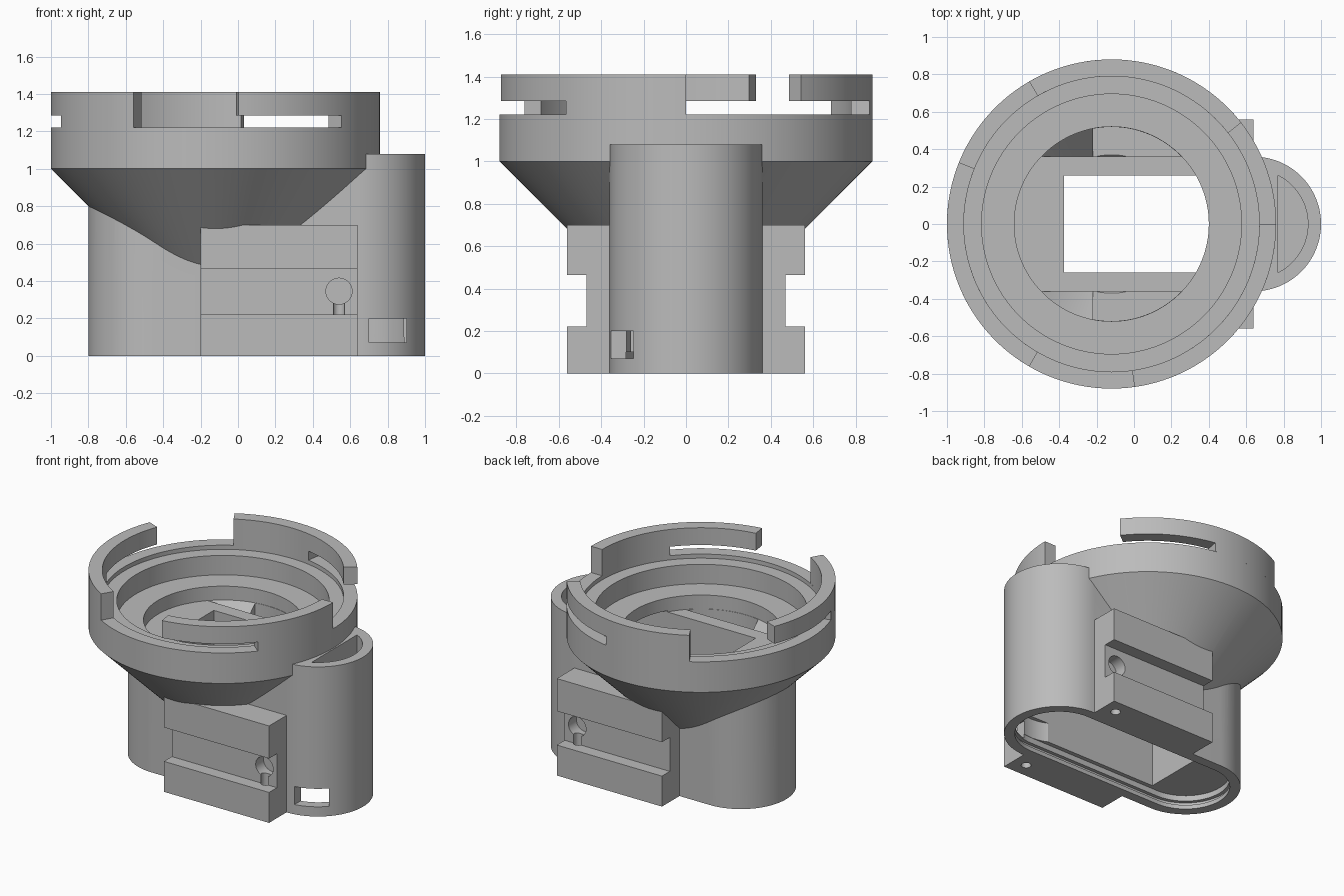
import bpy, bmesh, math
from mathutils import Vector

cube = bpy.data.objects.get("Cube")
if cube:
    bpy.data.objects.remove(cube, do_unlink=True)

CX = -0.12            # axis of the round cup
END_L, END_R = -0.44, 0.64   # centres of the rounded body ends

grey = bpy.data.materials.new("plain grey")
grey.use_nodes = True
grey.diffuse_color = (0.5, 0.5, 0.5, 1)
grey.node_tree.nodes["Principled BSDF"].inputs["Base Color"].default_value = (0.5, 0.5, 0.5, 1)


def finish(name, bm):
    bmesh.ops.recalc_face_normals(bm, faces=bm.faces)
    mesh = bpy.data.meshes.new(name)
    bm.to_mesh(mesh)
    bm.free()
    mesh.materials.append(grey)
    obj = bpy.data.objects.new(name, mesh)
    bpy.context.collection.objects.link(obj)
    return obj


def prism(name, pts, lo, hi, axis="z"):
    """Extrude a 2D outline along an axis."""
    place = {"x": lambda a, b, t: (t, a, b),
             "y": lambda a, b, t: (a, t, b),
             "z": lambda a, b, t: (a, b, t)}[axis]
    bm = bmesh.new()
    face = bm.faces.new([bm.verts.new(place(a, b, lo)) for a, b in pts])
    new = bmesh.ops.extrude_face_region(bm, geom=[face])["geom"]
    move = Vector(place(0, 0, hi - lo))
    bmesh.ops.translate(bm, vec=move, verts=[v for v in new if isinstance(v, bmesh.types.BMVert)])
    return finish(name, bm)


def box(name, x0, x1, y0, y1, z0, z1):
    return prism(name, [(x0, y0), (x1, y0), (x1, y1), (x0, y1)], z0, z1)


def arc(cx, cy, r, a0, a1, n):
    angles = [math.radians(a0 + (a1 - a0) * i / n) for i in range(n + 1)]
    return [(cx + r * math.cos(a), cy + r * math.sin(a)) for a in angles]


def circle(cx, cy, r, n=32):
    return arc(cx, cy, r, 0, 360, n)[:-1]


def stadium(r):
    return arc(END_R, 0, r, -90, 90, 48) + arc(END_L, 0, r, 90, 270, 48)


def sector(name, r0, r1, a0, a1, z0, z1):
    pts = arc(CX, 0, r1, a0, a1, 32) + arc(CX, 0, r0, a1, a0, 32)
    return prism(name, pts, z0, z1)


def lathe(name, profile, n=128):
    """Solid of revolution about the cup axis; profile starts and ends on it."""
    bm = bmesh.new()
    verts = [bm.verts.new((CX + r, 0, z)) for r, z in profile]
    edges = [bm.edges.new(pair) for pair in zip(verts, verts[1:])]
    bmesh.ops.spin(bm, geom=verts + edges, cent=(CX, 0, 0), axis=(0, 0, 1),
                   angle=math.tau, steps=n)
    bmesh.ops.remove_doubles(bm, verts=bm.verts, dist=1e-4)
    return finish(name, bm)


def combine(target, tool, operation):
    mod = target.modifiers.new("combine", "BOOLEAN")
    mod.operation = operation
    mod.solver = "EXACT"
    mod.object = tool
    bpy.context.view_layer.objects.active = target
    bpy.ops.object.modifier_apply(modifier=mod.name)
    bpy.data.objects.remove(tool, do_unlink=True)


def add(target, tool):
    combine(target, tool, "UNION")


def cut(target, tool):
    combine(target, tool, "DIFFERENCE")


# Column with rounded ends, taller tube on the +x side
body = prism("housing", stadium(0.36), 0, 0.95)
add(body, prism("tube", circle(END_R, 0, 0.36, 96), 0, 1.08))

# Conical cup
add(body, lathe("cup", [(0, 0.45), (0.33, 0.45), (0.88, 1.0), (0.88, 1.22), (0, 1.22)]))

# Grooved mounting rails on both sides
rail = [(0.3, 0), (0.56, 0), (0.56, 0.22), (0.47, 0.22),
        (0.47, 0.465), (0.56, 0.465), (0.56, 0.7), (0.3, 0.7)]
for side in (-1, 1):
    add(body, prism("rail", [(side * y, z) for y, z in rail], -0.2, END_R, "x"))

# Stepped cup interior
cut(body, lathe("cup_bore", [(0, 0.95), (0.52, 0.95), (0.52, 1.05), (0.695, 1.05),
                             (0.695, 1.19), (0.79, 1.19), (0.79, 1.6), (0, 1.6)]))

# Sunken strips on each side of the cup floor
for side in (-1, 1):
    slope = lathe("slope", [(0, 0.79), (0.36, 0.79), (0.52, 0.95), (0.52, 0.97), (0, 0.97)])
    keep = sorted((side * 0.36, side * 0.8))
    combine(slope, box("limit", -1, 1, *keep, 0.5, 1.2), "INTERSECT")
    cut(body, slope)
    flat = prism("flat", circle(CX, 0, 0.519, 128), 0.8, 0.97)
    combine(flat, box("limit", -0.22, 1, *keep, 0.5, 1.2), "INTERSECT")
    cut(body, flat)

# Rectangular shaft, bottom recess with lid groove
cut(body, box("shaft", -0.375, 0.7, -0.26, 0.26, -0.1, 0.96))
cut(body, prism("recess", stadium(0.29), -0.1, 0.1))
cut(body, prism("lid_groove", stadium(0.315), 0.03, 0.06))

# Cable pocket in the tube, lower chamber and its side slot
half = math.degrees(math.acos(0.13 / 0.29))
cut(body, prism("pocket", arc(END_R, 0, 0.29, -half, half, 40), 0.3, 1.2))
cut(body, prism("chamber", circle(END_R, 0, 0.288, 64), 0.05, 0.24))
cut(body, box("slot", 0.7, 0.9, -0.5, -0.15, 0.07, 0.2))

# Screw holes in the rails
for side in (-1, 1):
    lo, hi = sorted((side * 0.38, side * 0.7))
    cut(body, prism("screw_hole", circle(0.54, 0.345, 0.07), lo, hi, "y"))
    cut(body, prism("pin_hole", circle(0.54, side * 0.455, 0.033, 20), -0.1, 0.34))

# Three bayonet claws on the rim, each slotted from one end
parts = [body]
for i in range(3):
    start = 38 + 120 * i
    claw = sector("bayonet_claw_%d" % (i + 1), 0.79, 0.88, start, start + 82, 1.22, 1.41)
    cut(claw, sector("claw_slot", 0.7, 1.0, start - 5, start + 42, 1.1, 1.285))
    parts.append(claw)

bpy.ops.object.select_all(action="DESELECT")
for obj in parts:
    obj.select_set(True)
bpy.context.view_layer.objects.active = body
bpy.ops.object.shade_smooth_by_angle(angle=math.radians(25))
